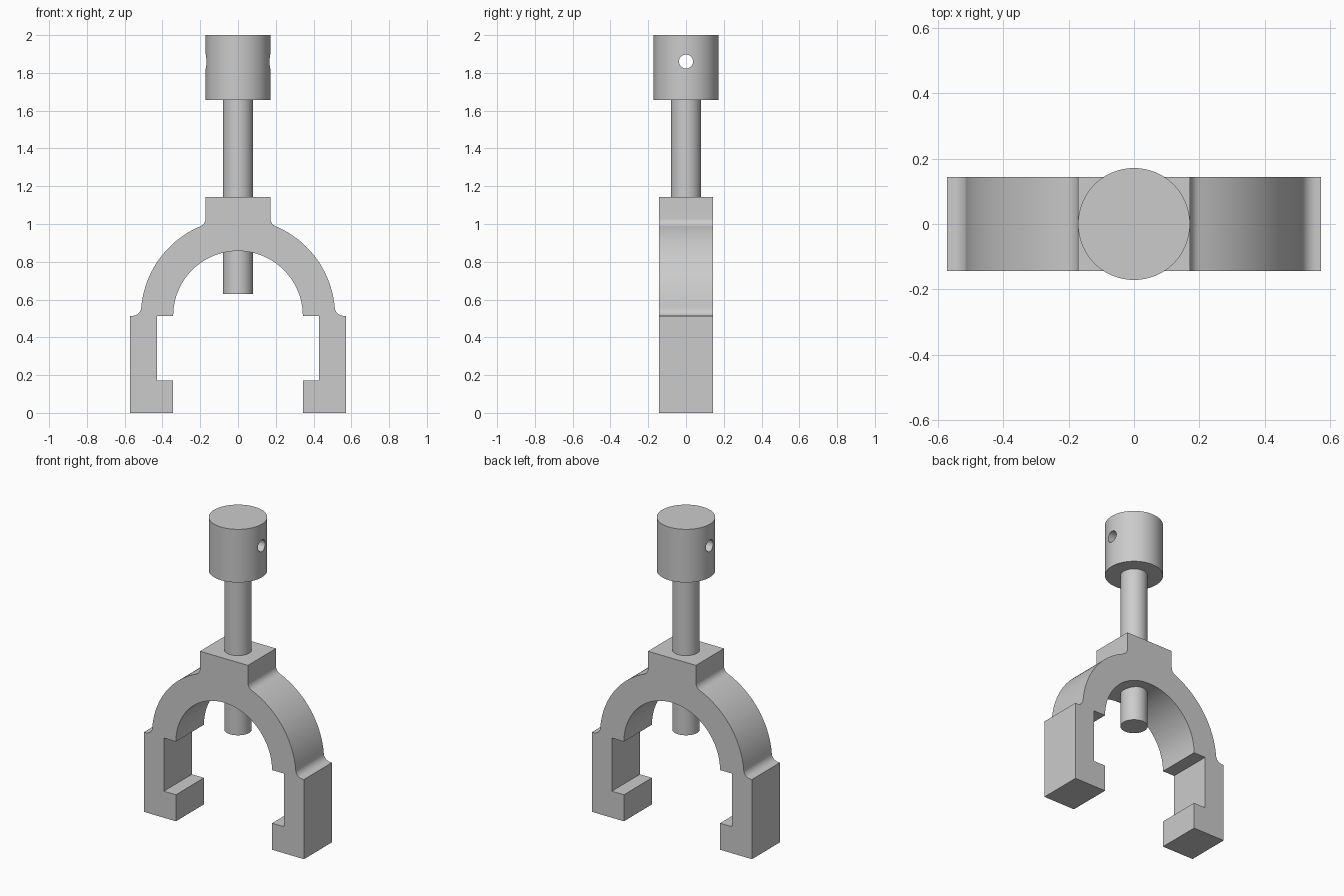
import bpy, bmesh
from math import sin, cos, pi, sqrt, atan2

cube = bpy.data.objects.get("Cube")
if cube:
    bpy.data.objects.remove(cube, do_unlink=True)

grey = bpy.data.materials.new("plain grey")
grey.use_nodes = True
grey.diffuse_color = (0.6, 0.6, 0.6, 1)
grey.node_tree.nodes["Principled BSDF"].inputs["Base Color"].default_value = grey.diffuse_color


def finish(obj):
    bpy.ops.object.select_all(action="DESELECT")
    obj.select_set(True)
    bpy.context.view_layer.objects.active = obj
    bpy.ops.object.shade_smooth_by_angle(angle=pi / 6)


def cylinder(name, radius, z0, z1):
    bpy.ops.mesh.primitive_cylinder_add(vertices=96, radius=radius, depth=z1 - z0,
                                        location=(0, 0, (z0 + z1) / 2))
    obj = bpy.context.object
    obj.name = name
    obj.data.materials.append(grey)
    return obj


def arc(cx, cz, r, a0, a1, n):
    return [(cx + r * cos(a0 + (a1 - a0) * i / n), cz + r * sin(a0 + (a1 - a0) * i / n))
            for i in range(n + 1)]


# Yoke: half profile from the inner crown, round the jaw, up to the boss
SPRING, INNER, OUTER, FILLET = 0.514, 0.343, 0.514, 0.046
BOSS, JAW, HALF_DEPTH = 0.171, 0.571, 0.143

low_x = sqrt((OUTER + FILLET) ** 2 - FILLET ** 2)
low_angle = atan2(FILLET, low_x)
top_x = BOSS + FILLET
top_z = sqrt((OUTER + FILLET) ** 2 - top_x ** 2)
top_angle = atan2(top_z, top_x)

half = arc(0, SPRING, INNER, pi / 2, 0, 40)
half += [(0.429, SPRING), (0.429, 0.171), (INNER, 0.171), (INNER, 0), (JAW, 0), (JAW, SPRING)]
half += arc(low_x, SPRING + FILLET, FILLET, -pi / 2, low_angle - pi, 10)
half += arc(0, SPRING, OUTER, low_angle, top_angle, 36)[1:]
half += arc(top_x, SPRING + top_z, FILLET, top_angle - pi, -pi, 10)[1:]
half += [(BOSS, 1.143)]
outline = half + [(-x, z) for x, z in reversed(half[1:])]

bm = bmesh.new()
face = bm.faces.new([bm.verts.new((x, -HALF_DEPTH, z)) for x, z in outline])
extruded = bmesh.ops.extrude_face_region(bm, geom=[face])
bmesh.ops.translate(bm, vec=(0, 2 * HALF_DEPTH, 0),
                    verts=[v for v in extruded["geom"] if isinstance(v, bmesh.types.BMVert)])
bmesh.ops.recalc_face_normals(bm, faces=bm.faces)
mesh = bpy.data.meshes.new("yoke")
bm.to_mesh(mesh)
bm.free()
mesh.materials.append(grey)
yoke = bpy.data.objects.new("yoke", mesh)
bpy.context.collection.objects.link(yoke)
finish(yoke)

# Screw shaft passing through the boss
finish(cylinder("screw_shaft", 0.08, 0.629, 1.66))

# Screw head with a cross hole for a turning bar
head = cylinder("screw_head", BOSS, 1.657, 2.0)
bpy.ops.mesh.primitive_cylinder_add(vertices=48, radius=0.037, depth=1,
                                    location=(0, 0, 1.86), rotation=(0, pi / 2, 0))
cutter = bpy.context.object
cutter.name = "hole_cutter"
cutter.hide_render = True
cutter.data.materials.append(grey)
cut = head.modifiers.new("cross hole", "BOOLEAN")
cut.operation = "DIFFERENCE"
cut.object = cutter
bpy.context.view_layer.objects.active = head
bpy.ops.object.modifier_apply(modifier=cut.name)
bpy.data.objects.remove(cutter, do_unlink=True)
finish(head)
